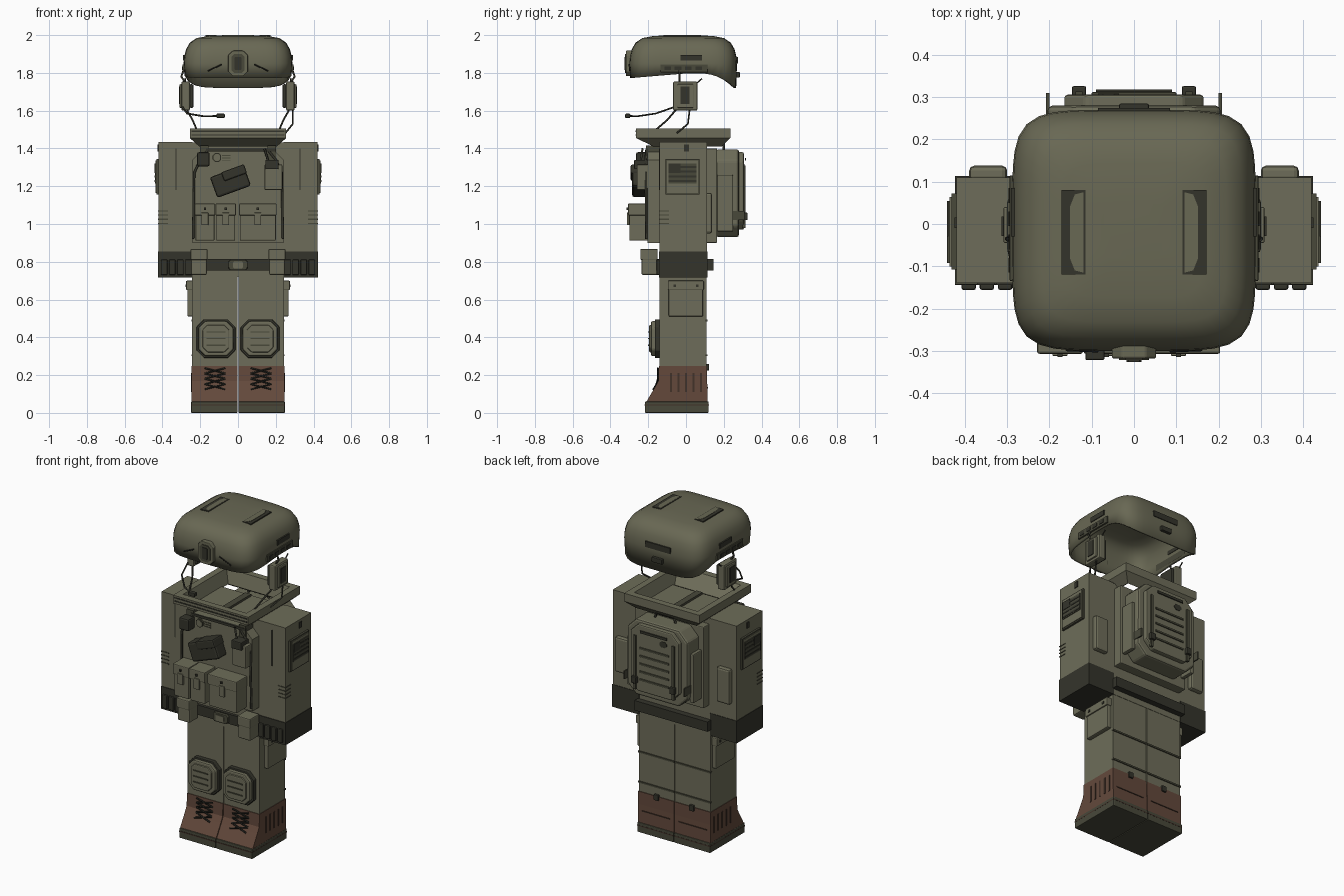
import bpy, bmesh, math
from mathutils import Vector, Matrix

cube = bpy.data.objects.get("Cube")
if cube:
    bpy.data.objects.remove(cube, do_unlink=True)


def material(name, r, g, b):
    m = bpy.data.materials.new(name)
    m.use_nodes = True
    m.diffuse_color = (r, g, b, 1)
    bsdf = next(n for n in m.node_tree.nodes if n.type == 'BSDF_PRINCIPLED')
    bsdf.inputs["Base Color"].default_value = (r, g, b, 1)
    bsdf.inputs["Roughness"].default_value = 0.9
    return m


OLIVE = material("olive cloth", .155, .152, .1)
SHELL = material("helmet olive", .14, .138, .088)
TRIM = material("dark olive trim", .065, .065, .042)
CHAR = material("charcoal", .034, .034, .024)
BLACK = material("near black", .014, .014, .011)
BROWN = material("boot brown", .125, .066, .044)
DKBROWN = material("dark brown", .055, .032, .022)


def loft(name, rings, mat, caps=True, cyclic=False, bevel=0):
    """Skin a list of equal point rings."""
    bm = bmesh.new()
    vs = [[bm.verts.new(p) for p in ring] for ring in rings]
    n = len(vs[0])
    pairs = list(zip(vs, vs[1:])) + ([(vs[-1], vs[0])] if cyclic else [])
    for a, b in pairs:
        for i in range(n):
            j = (i + 1) % n
            bm.faces.new((a[i], a[j], b[j], b[i]))
    if caps:
        bm.faces.new(vs[0])
        bm.faces.new(vs[-1])
    bmesh.ops.recalc_face_normals(bm, faces=bm.faces)
    me = bpy.data.meshes.new(name)
    bm.to_mesh(me)
    bm.free()
    ob = bpy.data.objects.new(name, me)
    bpy.context.collection.objects.link(ob)
    me.materials.append(mat)
    if bevel:
        mod = ob.modifiers.new("bevel", 'BEVEL')
        mod.width, mod.segments = bevel, 2
    return ob


def rect(x0, x1, y0, y1, z):
    return [(x0, y0, z), (x1, y0, z), (x1, y1, z), (x0, y1, z)]


def box(name, x0, x1, y0, y1, z0, z1, mat, bevel=0):
    return loft(name, [rect(x0, x1, y0, y1, z0), rect(x0, x1, y0, y1, z1)], mat, bevel=bevel)


def plate(name, cx, cz, w, h, y0, y1, c, mat, bevel=0, top_only=False):
    """Chamfered plate facing along y."""
    w, h, d = w / 2, h / 2, 0.0001 if top_only else c
    pts = [(-w, -h + d), (-w + d, -h), (w - d, -h), (w, -h + d),
           (w, h - c), (w - c, h), (-w + c, h), (-w, h - c)]
    return loft(name, [[(cx + x, y, cz + z) for x, z in pts] for y in (y0, y1)], mat, bevel=bevel)


def tube(name, pts, r, mat):
    cu = bpy.data.curves.new(name, 'CURVE')
    cu.dimensions = '3D'
    cu.bevel_depth, cu.bevel_resolution = r, 1
    sp = cu.splines.new('POLY')
    sp.points.add(len(pts) - 1)
    for p, q in zip(sp.points, pts):
        p.co = (*q, 1)
    cu.materials.append(mat)
    ob = bpy.data.objects.new(name, cu)
    bpy.context.collection.objects.link(ob)


def sbox(s, name, x0, x1, *rest, **kw):
    """Box on the side given by the sign s."""
    a, b = sorted((s * x0, s * x1))
    return box(name, a, b, *rest, **kw)


# Helmet shell: rounded square dome with a dropped back rim
def helmet_ring(scale, z=None, n=64):
    out = []
    for i in range(n):
        a = math.tau * i / n
        c, s = math.cos(a), math.sin(a)
        r = scale * (abs(c) ** 5.5 + abs(s) ** 5.5) ** (-1 / 5.5)
        x, y = .288 * r * c, .285 * r * s - .015
        rim = 1.797 - .08 * max(0, (y - .08) / .19) ** 2 - .025 * max(0, -y / .3)
        out.append((x, y, rim if z is None else z))
    return out


profile = [(1, 1.85), (.99, 1.885), (.955, 1.925), (.885, 1.96), (.76, 1.984), (.56, 1.995), (.25, 2)]
helmet = loft("helmet_shell", [helmet_ring(.985)] + [helmet_ring(s, z) for s, z in profile], SHELL)
bm = bmesh.new()
bm.from_mesh(helmet.data)
bm.faces.ensure_lookup_table()
bmesh.ops.delete(bm, geom=[f for f in bm.faces if len(f.verts) > 4 and f.normal.z < 0], context='FACES_ONLY')
bm.to_mesh(helmet.data)
bm.free()
helmet.modifiers.new("wall", 'SOLIDIFY').thickness = .014
helmet.select_set(True)
bpy.context.view_layer.objects.active = helmet
bpy.ops.object.shade_smooth_by_angle(angle=math.radians(50))

# Helmet fittings
plate("front_mount", 0, 1.85, .105, .135, -.318, -.285, .025, SHELL, .004)
plate("front_mount_frame", 0, 1.85, .07, .1, -.322, -.31, .015, TRIM)
plate("front_mount_slot", 0, 1.85, .035, .07, -.326, -.31, .004, CHAR)
box("back_plate", -.085, .085, .262, .275, 1.85, 1.885, CHAR)
box("back_clip", -.035, .035, .255, .285, 1.775, 1.805, CHAR, .004)
for s in (-1, 1):
    tube("front_slash", [(s * .085, -.3, 1.845), (s * .16, -.297, 1.81)], .004, BLACK)
    sbox(s, "top_vent", .115, .172, -.12, .08, 1.988, 1.9995, CHAR)
    loft("top_vent_flap", [[(s * x, y, z) for x, y in
         ((.12, .075), (.14, .07), (.152, .04), (.152, -.08), (.14, -.11), (.12, -.115))]
         for z in (1.995, 2.001)], SHELL)
    sbox(s, "side_plate", .27, .291, -.03, .085, 1.865, 1.895, CHAR)
    sbox(s, "side_rail", .27, .294, -.135, .115, 1.803, 1.845, TRIM, bevel=.003)
    for k in range(4):
        sbox(s, "rail_slot", .28, .297, -.115 + k * .055, -.08 + k * .055, 1.814, 1.834, CHAR)
    # Headset cups and leads
    sbox(s, "ear_cup", .255, .3, -.068, .06, 1.6, 1.755, OLIVE, bevel=.008)
    sbox(s, "ear_cushion", .235, .258, -.055, .045, 1.615, 1.74, CHAR, bevel=.008)
    sbox(s, "ear_cover", .29, .309, -.045, .04, 1.615, 1.74, OLIVE, bevel=.004)
    sbox(s, "ear_inset", .3, .313, -.028, .018, 1.635, 1.728, CHAR)
    tube("cup_arm", [(s * .28, -.035, 1.75), (s * .3, -.035, 1.78), (s * .28, -.035, 1.84)], .006, CHAR)
    tube("cup_stub", [(s * .28, .05, 1.74), (s * .28, .085, 1.77)], .004, CHAR)
    tube("front_lead", [(s * .28, -.04, 1.62), (s * .24, -.1, 1.55), (s * .215, -.17, 1.49)], .005, CHAR)
    if s > 0:
        tube("rear_lead", [(.29, .02, 1.61), (.29, .01, 1.53), (.25, -.05, 1.48)], .005, CHAR)
tube("mic_boom", [(-.295, -.06, 1.62), (-.27, -.16, 1.585), (-.18, -.26, 1.57), (-.1, -.305, 1.572)], .005, CHAR)
box("microphone", -.115, -.07, -.322, -.295, 1.562, 1.584, CHAR, .004)

# Collar frame
loft("collar", [rect(-.205, .205, -.17, .19, 1.41), rect(-.255, .255, -.265, .235, 1.455),
                rect(-.255, .255, -.265, .235, 1.505), rect(-.215, .215, -.225, .195, 1.505),
                rect(-.185, .185, -.155, .17, 1.425)], OLIVE, caps=False, cyclic=True)
for z in (1.468, 1.488):
    box("collar_seam", -.245, .245, -.268, -.26, z, z + .007, CHAR)
box("collar_inner_strip", -.02, .02, -.13, .1, 1.43, 1.445, TRIM)

# Torso, arms and gloves
box("torso", -.24, .24, -.14, .11, .72, 1.432, OLIVE)
for s in (-1, 1):
    sbox(s, "arm", .241, .42, -.14, .11, .85, 1.435, OLIVE)
    sbox(s, "glove", .241, .423, -.144, .113, .718, .855, CHAR)
    for k in range(4):
        x = .262 + k * .043
        sbox(s, "knuckle", x - .017, x + .017, -.156, -.14, .73, .812, CHAR, bevel=.005)
    sbox(s, "arm_slit", .325, .331, -.143, -.135, 1.18, 1.4, CHAR)
    for k in range(4):
        sbox(s, "sleeve_fold", .37, .423, -.143, -.09, 1.0 + k * .022, 1.006 + k * .022, TRIM)
    sbox(s, "elbow_pad", .3, .39, .1, .138, .95, 1.165, OLIVE, bevel=.012)
    # Shoulder patches with a striped badge
    sbox(s, "shoulder_patch", .415, .432, -.108, .072, 1.155, 1.345, TRIM)
    sbox(s, "shoulder_panel", .42, .436, -.1, .064, 1.163, 1.337, OLIVE)
    sbox(s, "badge_field", .43, .44, -.092, .055, 1.215, 1.32, TRIM)
    for k in range(4):
        sbox(s, "badge_stripe", .43, .442, -.092, .055, 1.222 + k * .025, 1.232 + k * .025, CHAR)
    sbox(s, "badge_corner", .43, .443, -.092, -.03, 1.27, 1.32, CHAR)
    sbox(s, "shoulder_tab", .415, .425, -.01, .015, 1.385, 1.42, CHAR)

# Chest rig
plate("chest_rig", 0, 1.15, .48, .5, -.205, -.135, .06, OLIVE, .004, top_only=True)
box("chest_strap", -.17, .2, -.215, -.2, 1.385, 1.4, CHAR)
for s in (-1, 1):
    tube("rig_hose", [(s * .16, -.21, 1.39), (s * .2, -.213, 1.34), (s * .232, -.212, 1.27),
                      (s * .238, -.21, .92)], .007, CHAR)
    sbox(s, "shoulder_strap", .155, .2, -.212, -.14, 1.34, 1.415, TRIM)
for x0, x1 in ((-.225, -.125), (-.115, -.015), (.01, .2)):
    m = (x0 + x1) / 2
    box("magazine_pouch", x0, x1, -.3, -.2, .912, 1.09, OLIVE, .005)
    box("pouch_lid", x0 - .004, x1 + .004, -.307, -.2, 1.045, 1.108, OLIVE, .005)
    box("pouch_tab", m - .018, m + .018, -.312, -.3, .995, 1.06, OLIVE, .002)
    box("pouch_stud", m - .006, m + .006, -.315, -.3, 1.075, 1.087, CHAR)
box("left_device", -.217, -.15, -.265, -.2, 1.305, 1.38, CHAR, .01)
plate("round_badge", -.112, 1.352, .044, .05, -.216, -.2, .014, TRIM)
plate("round_badge_face", -.112, 1.352, .032, .038, -.219, -.2, .01, OLIVE)
for k in range(3):
    box("label_line", -.085, -.04, -.208, -.2, 1.335 + k * .013, 1.34 + k * .013, TRIM)
box("radio_pouch", .14, .235, -.26, -.2, 1.18, 1.315, OLIVE, .006)
box("radio", .145, .215, -.275, -.2, 1.29, 1.34, CHAR, .005)
tube("radio_aerial", [(.16, -.24, 1.33), (.14, -.23, 1.4)], .006, CHAR)
kit = [box("tilted_pouch", -.095, .095, -.285, -.2, -.058, .058, CHAR, .012),
       box("tilted_pouch_lid", -.03, .098, -.293, -.2, .012, .062, CHAR, .008)]
for ob in kit:
    ob.matrix_world = Matrix.Translation((-.04, 0, 1.225)) @ Matrix.Rotation(math.radians(-20), 4, 'Y')

# Belt
box("belt", -.248, .248, -.158, .146, .755, .815, CHAR)
plate("buckle", 0, .783, .1, .055, -.175, -.15, .01, TRIM, .003)
plate("buckle_face", 0, .783, .055, .035, -.18, -.15, .006, OLIVE)
for s in (-1, 1):
    sbox(s, "belt_pouch", .165, .248, -.235, -.15, .73, .85, OLIVE, bevel=.008)
    sbox(s, "belt_pouch_lid", .162, .251, -.242, -.15, .81, .868, OLIVE, bevel=.006)

# Backpack
box("rig_back", -.235, .235, .105, .165, .9, 1.4, OLIVE, .006)
plate("backpack", 0, 1.163, .41, .465, .16, .28, .06, OLIVE, .012)
plate("backpack_panel", 0, 1.175, .33, .41, .27, .306, .05, OLIVE, .008)
for k in range(5):
    box("pack_slat", -.1, .1, .3, .312, 1.04 + k * .048, 1.052 + k * .048, TRIM, .002)
plate("pack_badge", -.06, 1.3, .05, .035, .3, .309, .012, CHAR)
box("pack_handle", -.09, .09, .312, .318, 1.335, 1.35, CHAR)
tube("pack_loop", [(-.07, .2, 1.39), (-.06, .2, 1.425), (.06, .2, 1.425), (.07, .2, 1.39)], .007, CHAR)
for s in (-1, 1):
    sbox(s, "pack_strap", .122, .138, .3, .314, .98, 1.31, TRIM)
    sbox(s, "pack_buckle", .113, .147, .3, .326, 1.02, 1.06, CHAR, bevel=.004)
    sbox(s, "pack_side_strap", .2, .208, .17, .31, 1.02, 1.07, TRIM)
    sbox(s, "pack_side_pocket", .2, .225, .165, .25, .96, 1.26, OLIVE, bevel=.006)

# Legs, pockets and knee pads
for s in (-1, 1):
    sbox(s, "leg", .002, .243, -.14, .108, .235, .725, OLIVE)
    sbox(s, "thigh_pocket", .235, .268, -.092, .09, .51, .67, OLIVE, bevel=.006)
    sbox(s, "thigh_flap", .235, .275, -.096, .094, .65, .7, OLIVE, bevel=.005)
    for y in (-.06, .06):
        sbox(s, "flap_stud", .27, .279, y - .007, y + .007, .667, .681, CHAR)
    plate("knee_pad_edge", s * .117, .393, .205, .205, -.165, -.135, .04, CHAR, .004)
    plate("knee_pad", s * .117, .393, .185, .185, -.185, -.135, .035, OLIVE, .008)
    plate("knee_pad_face", s * .117, .393, .14, .145, -.195, -.135, .025, OLIVE, .006)
    for k in range(3):
        sbox(s, "knee_rib", .067, .167, -.2, -.19, .355 + k * .035, .362 + k * .035, TRIM)
    sbox(s, "rear_seam", .002, .246, .1, .114, .485, .495, TRIM)
    sbox(s, "rear_seam", .002, .246, .1, .114, .3, .31, TRIM)
    sbox(s, "boot_pull_tab", .105, .135, .1, .122, .225, .26, CHAR, bevel=.003)

    # Boots with flared toes, laces and soles
    sections = ((.247, -.144, .112), (.17, -.146, .112), (.135, -.165, .113), (.055, -.212, .115))
    loft("boot", [rect(min(s * .002, s * .246), max(s * .002, s * .246), a, b, z)
                  for z, a, b in sections], BROWN)
    sbox(s, "sole", .002, .248, -.217, .12, 0, .06, TRIM, bevel=.004)
    sbox(s, "welt", .002, .2485, -.219, .121, .038, .044, DKBROWN)
    sbox(s, "toe_seam", .03, .22, -.152, -.14, .14, .147, DKBROWN)
    sbox(s, "heel_seam", .03, .22, .105, .117, .13, .136, DKBROWN)
    for k in range(5):
        y = -.08 + k * .04
        sbox(s, "boot_slot", .24, .249, y - .005, y + .005, .11, .21, DKBROWN)
    for k in range(4):
        z = .125 + k * .028
        ya, yb = (-.149 - .6 * max(0, .165 - t) for t in (z, z + .028))
        for d in (-1, 1):
            tube("lace", [(s * .122 - d * .055, ya, z), (s * .122 + d * .055, yb, z + .028)], .005, BLACK)
